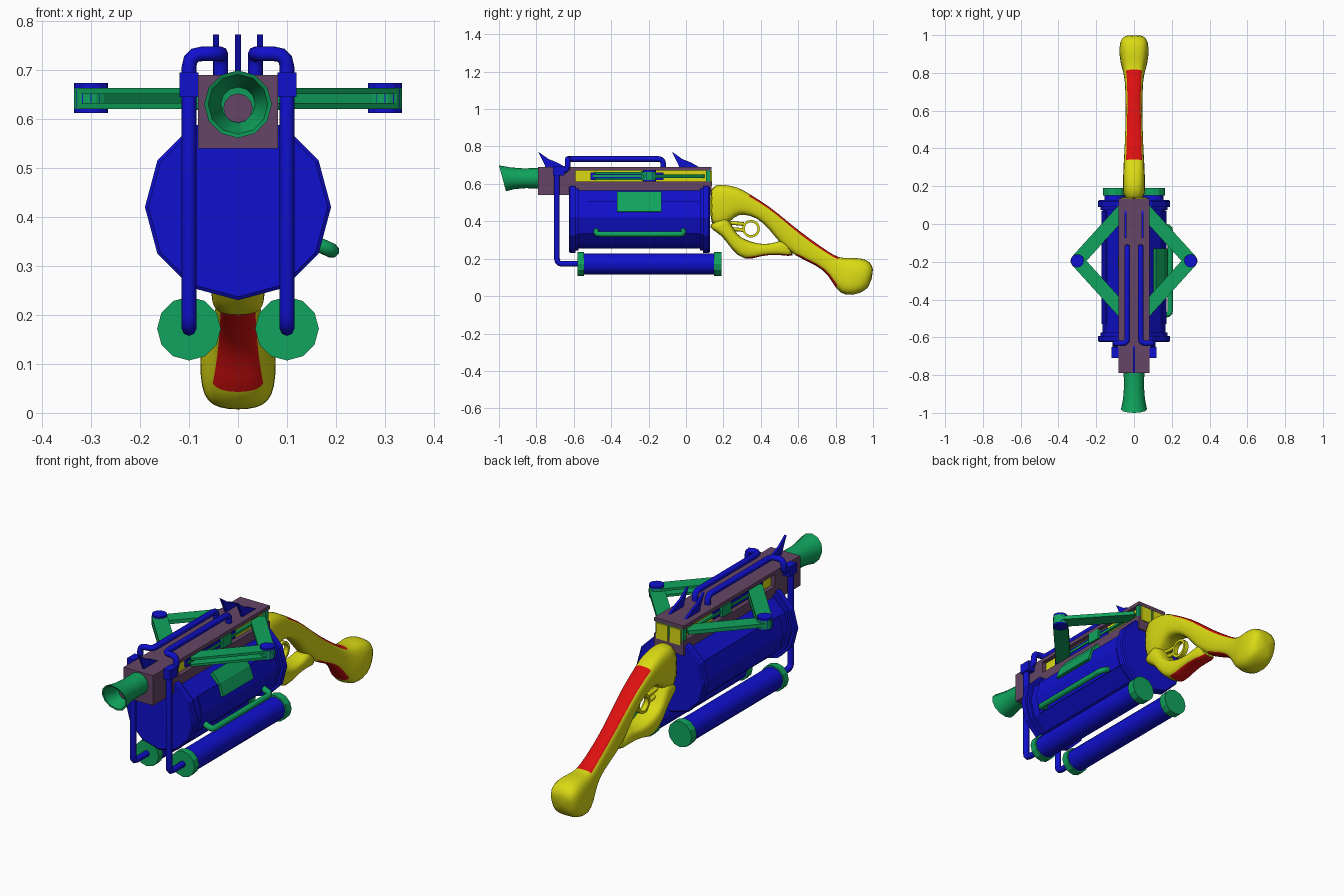
import bpy, bmesh, math
from mathutils import Vector

if "Cube" in bpy.data.objects:
    bpy.data.objects.remove(bpy.data.objects["Cube"])


def material(name, rgb):
    m = bpy.data.materials.new(name)
    m.diffuse_color = (*rgb, 1)
    m.use_nodes = True
    m.node_tree.nodes["Principled BSDF"].inputs["Base Color"].default_value = m.diffuse_color
    return m


BLUE = material("blue", (0.005, 0.005, 0.62))
GREEN = material("green", (0.005, 0.37, 0.11))
YELLOW = material("yellow", (0.7, 0.7, 0.007))
RED = material("red", (0.72, 0.005, 0.005))
PURPLE = material("purple", (0.13, 0.06, 0.13))


def finish(name, bm, *mats, smooth=None):
    bmesh.ops.recalc_face_normals(bm, faces=bm.faces)
    me = bpy.data.meshes.new(name)
    bm.to_mesh(me)
    bm.free()
    ob = bpy.data.objects.new(name, me)
    bpy.context.collection.objects.link(ob)
    for m in mats:
        me.materials.append(m)
    if smooth:
        bpy.ops.object.select_all(action='DESELECT')
        ob.select_set(True)
        bpy.context.view_layer.objects.active = ob
        bpy.ops.object.shade_smooth_by_angle(angle=math.radians(smooth))
    return ob


def bridge(bm, rings):
    faces = []
    for a, b in zip(rings, rings[1:]):
        n = len(a)
        faces.append([bm.faces.new((a[i], a[(i + 1) % n], b[(i + 1) % n], b[i])) for i in range(n)])
    bm.faces.new(rings[0])
    bm.faces.new(rings[-1])
    return faces


def box(name, x, y, z, mat):
    bm = bmesh.new()
    bridge(bm, [[bm.verts.new((a, b, c)) for a, b in
                 ((x[0], y[0]), (x[1], y[0]), (x[1], y[1]), (x[0], y[1]))] for c in z])
    return finish(name, bm, mat)


def prism(name, pts, lo, hi, axis, mat):
    """Extrude a 2D outline along x (y,z), y (x,z) or z (x,y)."""
    put = {'x': lambda p, t: (t, p[0], p[1]), 'y': lambda p, t: (p[0], t, p[1]),
           'z': lambda p, t: (p[0], p[1], t)}[axis]
    bm = bmesh.new()
    bridge(bm, [[bm.verts.new(put(p, t)) for p in pts] for t in (lo, hi)])
    return finish(name, bm, mat)


def lathe(name, prof, n, cx, cz, mat, smooth=None, slant=None):
    """Revolve (y, radius) points around an axis parallel to y."""
    bm = bmesh.new()
    rings = []
    for y, r in prof:
        ring = []
        for i in range(n):
            a = 2 * math.pi * i / n
            x, z = r * math.cos(a), r * math.sin(a)
            ring.append(bm.verts.new((cx + x, y + (slant(y, z) if slant else 0), cz + z)))
        rings.append(ring)
    bridge(bm, rings)
    return finish(name, bm, mat, smooth=smooth)


def tube(name, pts, r, bend, mat):
    """Pipe along a polyline with rounded corners."""
    pts = [Vector(p) for p in pts]
    path = [pts[0]]
    for p, c, q in zip(pts, pts[1:], pts[2:]):
        k = min(bend, (p - c).length * .48, (q - c).length * .48)
        a, b = c + (p - c).normalized() * k, c + (q - c).normalized() * k
        path += [a.lerp(c, t).lerp(c.lerp(b, t), t) for t in (0, .33, .67, 1)]
    path.append(pts[-1])
    cu = bpy.data.curves.new(name, 'CURVE')
    cu.dimensions = '3D'
    cu.bevel_depth, cu.bevel_resolution, cu.use_fill_caps = r, 2, True
    sp = cu.splines.new('POLY')
    sp.points.add(len(path) - 1)
    for s, p in zip(sp.points, path):
        s.co = (*p, 1)
    cu.materials.append(mat)
    ob = bpy.data.objects.new(name, cu)
    bpy.context.collection.objects.link(ob)
    bpy.ops.object.select_all(action='DESELECT')
    ob.select_set(True)
    bpy.context.view_layer.objects.active = ob
    bpy.ops.object.convert(target='MESH')


def loft(name, stations, red_top, red_bottom):
    """Rounded sections given by top (y,z), bottom (y,z) and half width."""
    bm = bmesh.new()
    power = lambda v: math.copysign(abs(v) ** .65, v)
    rings = []
    for ty, tz, by, bz, w in stations:
        ring = []
        for i in range(16):
            a = i * math.pi / 8
            v = (power(math.sin(a)) + 1) / 2
            ring.append(bm.verts.new((w * power(math.cos(a)), by + (ty - by) * v, bz + (tz - bz) * v)))
        rings.append(ring)
    for j, band in enumerate(bridge(bm, rings)):
        for i, f in enumerate(band):
            if (j in red_top and 2 <= i <= 5) or (j in red_bottom and 10 <= i <= 13):
                f.material_index = 1
    ob = finish(name, bm, YELLOW, RED, smooth=60)
    ob.modifiers.new("Smooth", 'SUBSURF').levels = 1
    ob.modifiers["Smooth"].render_levels = 1


# receiver built around its side slots
box("receiver_front", (-.082, .082), (-.79, -.59), (.54, .69), PURPLE)
box("receiver_base", (-.082, .082), (-.59, .135), (.54, .612), PURPLE)
box("receiver_top", (-.082, .082), (-.59, .135), (.672, .69), PURPLE)
box("slot_core", (-.06, .06), (-.59, .11), (.612, .672), YELLOW)
box("rear_plate", (-.078, .078), (.108, .132), (.612, .672), GREEN)
for s in (1, -1):
    box("rear_panel", sorted((s * .006, s * .068)), (.13, .14), (.59, .668), YELLOW)
    box("slot_track", sorted((s * .058, s * .07)), (-.51, -.12), (.622, .66), BLUE)
    box("slot_slider", sorted((s * .058, s * .085)), (-.24, -.17), (.618, .67), GREEN)
    box("slot_rod", sorted((s * .058, s * .075)), (-.5, .09), (.636, .648), GREEN)

# flared muzzle with slanted mouth
lathe("muzzle", [(-.78, .055), (-.87, .053), (-.94, .058), (-1, .069), (-.998, .061), (-.94, .045), (-.89, .035)],
      12, 0, .63, GREEN, 40, lambda y, z: max(0, -.79 - y) / .21 * (.069 - z) * .27)
lathe("bore", [(-.9, .03), (-.87, .03)], 12, 0, .622, PURPLE)

# twelve sided drum with end flanges
lathe("drum", [(-.625, .183), (-.62, .19), (-.592, .19), (-.592, .177), (-.575, .177), (-.575, .166),
               (.075, .166), (.075, .177), (.09, .177), (.09, .19), (.12, .19), (.127, .183)], 12, 0, .42, BLUE)


def arc_plate(name, degs, r0, r1, y0, y1, mat):
    pt = lambda d, r: (r * math.cos(math.radians(d)), .42 + r * math.sin(math.radians(d)))
    prism(name, [pt(d, r1) for d in degs] + [pt(d, r0) for d in reversed(degs)], y0, y1, 'y', mat)


arc_plate("drum_panel_right", (-30, 0, 30), .15, .172, -.53, .07, BLUE)
arc_plate("drum_panel_left", (150, 180, 210), .15, .172, -.53, .07, BLUE)
arc_plate("latch_plate", (10, 30, 50), .15, .182, -.37, -.13, GREEN)
tube("side_handle", [(.15, -.48, .35), (.192, -.48, .331), (.192, -.015, .331), (.15, -.015, .35)], .015, .025, GREEN)

# tanks, feed pipes and folding arms, both sides
for s in (1, -1):
    x = s * .1
    lathe("tank", [(-.56, .057), (.17, .057)], 12, x, .172, BLUE, 35)
    lathe("tank_cap_front", [(-.58, .065), (-.545, .065)], 12, x, .172, GREEN)
    lathe("tank_cap_back", [(.15, .065), (.19, .065)], 12, x, .172, GREEN)
    tube("feed_pipe", [(x, -.57, .172), (x, -.69, .172), (x, -.69, .67), (x, -.632, .67), (x, -.632, .733),
                       (s * .035, -.632, .733), (s * .035, -.122, .733), (s * .035, -.122, .68)], .015, .028, BLUE)
    box("pipe_collar", sorted((s * .081, s * .119)), (-.71, -.65), (.645, .695), BLUE)

    def arm(name, inner, z0, z1):
        a, b = Vector((s * inner[0], inner[1])), Vector((s * .3, -.195))
        d = (b - a).normalized() * .036
        n = Vector((-d.y, d.x))
        tip = [b + n * math.cos(t * math.pi / 6) + d * math.sin(t * math.pi / 6) for t in range(7)]
        prism(name, [a + n] + tip + [a - n], z0, z1, 'z', GREEN)

    arm("rear_arm", (.055, .075), .632, .651)
    for z in (.62, .651):
        arm("front_arm", (.055, -.465), z, z + .012)
    prism("arm_pivot", [(s * .3 + .035 * math.cos(t * math.pi / 6), -.195 + .035 * math.sin(t * math.pi / 6))
                        for t in range(12)], .612, .673, 'z', BLUE)

# sight fins
for name, x, y in (("front_fin", 0, -.79), ("rear_fin_right", .045, -.075), ("rear_fin_left", -.045, -.075)):
    prism(name, [(y, .772), (y + .055, .733), (y + .1, .715), (y + .145, .69), (y + .145, .68),
                 (y + .04, .68), (y + .035, .7)], x - .006, x + .006, 'x', BLUE)

# stock and guard
loft("stock", [(.12, .597, .12, .36, .058), (.2, .6, .21, .37, .06), (.28, .583, .26, .425, .058),
               (.33, .553, .30, .44, .054), (.45, .478, .38, .42, .05), (.54, .402, .44, .365, .047),
               (.62, .338, .49, .295, .045), (.69, .288, .58, .212, .045), (.76, .238, .70, .165, .047),
               (.82, .203, .765, .11, .053), (.87, .206, .80, .035, .066), (.94, .205, .85, -.002, .08),
               (.988, .185, .93, .01, .078), (1.005, .14, .985, .05, .055)],
     range(3, 9), range(7, 10))
loft("trigger_guard", [(.215, .44, .12, .38, .056), (.235, .40, .135, .355, .058), (.26, .35, .195, .325, .058),
                       (.29, .313, .24, .25, .058), (.35, .29, .315, .182, .055), (.41, .275, .40, .218, .05),
                       (.48, .285, .5, .223, .046), (.53, .31, .6, .203, .043)],
     (), range(4, 7))

# ring trigger on two rods
bm = bmesh.new()
ring = [[bm.verts.new((px, .348 + r * math.cos(i * math.pi / 10), .36 + r * math.sin(i * math.pi / 10)))
         for r, px in ((.047, -.012), (.047, .012), (.034, .012), (.034, -.012))] for i in range(20)]
for a, b in zip(ring, ring[1:] + ring[:1]):
    for i in range(4):
        bm.faces.new((a[i], a[(i + 1) % 4], b[(i + 1) % 4], b[i]))
finish("trigger_ring", bm, YELLOW, smooth=40)
for z in (.353, .385):
    tube("trigger_rod", [(0, .2, z + .01), (0, .31, z)], .01, .01, YELLOW)
